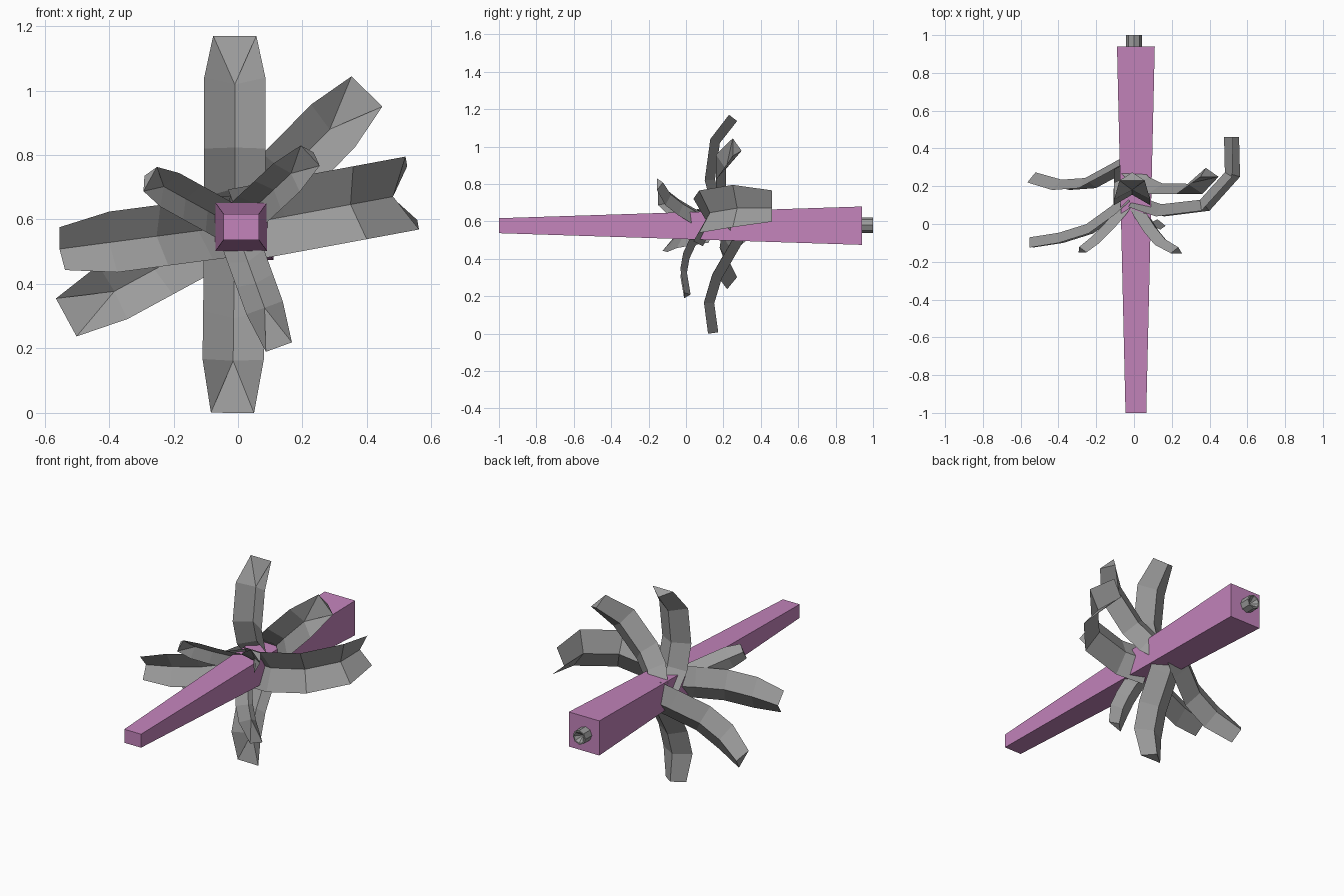
import bpy, bmesh, math
from mathutils import Vector, Matrix

cube = bpy.data.objects.get("Cube")
if cube:
    bpy.data.objects.remove(cube, do_unlink=True)


def finish(name, bm, material):
    mesh = bpy.data.meshes.new(name)
    bm.to_mesh(mesh)
    bm.free()
    obj = bpy.data.objects.new(name, mesh)
    bpy.context.collection.objects.link(obj)
    mesh.materials.append(material)
    return obj


def paint(name, color):
    mat = bpy.data.materials.new(name)
    mat.use_nodes = True
    mat.diffuse_color = color
    mat.node_tree.nodes["Principled BSDF"].inputs["Base Color"].default_value = color
    return mat


def leaf(name, angle, path, half, tip, depth, closed_tip):
    """Folded strip: path is (distance out, y), the fold sits behind its edges."""
    a = math.radians(angle)
    out = Vector((math.cos(a), 0, math.sin(a)))
    back = Vector((0, 1, 0))
    side = out.cross(back)
    points = [Vector(p) for p in path]
    last = len(points) - 1
    bm = bmesh.new()
    rows = []
    for i, p in enumerate(points):
        t = Vector((0, 0))
        if i > 0:
            t += (p - points[i - 1]).normalized()
        if i < last:
            t += (points[i + 1] - p).normalized()
        t.normalize()
        fold = p + Vector((-t.y, t.x)) * depth
        width = tip if i == last else half
        edge = HUB + out * p.x + back * p.y
        crease = HUB + out * fold.x + back * fold.y
        rows.append([bm.verts.new(v) for v in
                     (edge - side * width, crease, edge + side * width)])
    for r, s in zip(rows, rows[1:]):
        for k in range(2):
            bm.faces.new((r[k], r[k + 1], s[k + 1], s[k]))
    if closed_tip:
        # Flat triangle over the fold at the end, and the end cap
        bm.faces.new((rows[-2][1], rows[-1][0], rows[-1][2]))
        bm.faces.new(rows[-1])
    return finish(name, bm, GREY)


HUB = Vector((-0.01, 0, 0.58))
GREY = paint("leaf_grey", (0.33, 0.33, 0.33, 1))
PURPLE = paint("stem_purple", (0.55, 0.23, 0.50, 1))

# Tapered square stem lying along y
bm = bmesh.new()
bmesh.ops.create_cube(bm, size=1)
for v in bm.verts:
    front = v.co.y < 0
    w, h = (0.11, 0.08) if front else (0.20, 0.205)
    v.co = (0.01 + v.co.x * w, -1 if front else 0.94, 0.577 + v.co.z * h)
finish("stem", bm, PURPLE)

# Small nub with a sunken end on the back of the stem
bm = bmesh.new()
bmesh.ops.create_cone(bm, cap_ends=True, segments=8, radius1=0.042, radius2=0.042,
                      depth=0.06,
                      matrix=Matrix.Translation((0, 0.97, 0.58))
                      @ Matrix.Rotation(-math.pi / 2, 4, 'X'))
bm.normal_update()
end = max(bm.faces, key=lambda f: f.calc_center_median().y)
bmesh.ops.inset_region(bm, faces=[end], thickness=0.008)
bmesh.ops.poke(bm, faces=[end], offset=-0.04)
finish("stem_nub", bm, GREY)

# Large leaves
large = [
    ("top_leaf", 90, True, [(0, 0.22), (0.09, 0.14), (0.24, 0.10), (0.46, 0.13), (0.59, 0.23)]),
    ("upper_left_leaf", 45.5, True, [(0, 0.28), (0.1, 0.2), (0.22, 0.16), (0.435, 0.16), (0.585, 0.25)]),
    ("right_leaf", 187.5, False, [(0, 0.12), (0.08, 0.05), (0.22, -0.05), (0.38, -0.10), (0.54, -0.125)]),
    ("lower_right_leaf", 208.5, True, [(0, 0.32), (0.1, 0.27), (0.27, 0.19), (0.43, 0.18), (0.595, 0.22)]),
    ("bottom_leaf", 269.3, True, [(0, 0.29), (0.1, 0.235), (0.265, 0.14), (0.414, 0.096), (0.58, 0.118)]),
]
for name, angle, closed, path in large:
    leaf(name, angle, path, 0.095, 0.067, 0.055, closed)

# Wide leaf that curls right round to the back
leaf("left_curled_leaf", 10.5,
     [(0, 0.09), (0.15, 0.04), (0.395, 0.07), (0.56, 0.25), (0.56, 0.46)],
     0.115, 0.085, 0.065, False)

# Small leaves in front
small = [
    ("small_upper_right_leaf", 151, [(0, 0.14), (0.07, 0.05), (0.15, -0.03), (0.23, -0.10), (0.30, -0.15)]),
    ("small_upper_left_leaf", 43, [(0, 0.14), (0.07, 0.04), (0.14, -0.04), (0.22, -0.11), (0.32, -0.155)]),
    ("small_lower_left_leaf", 290, [(0, 0.11), (0.1, 0.02), (0.18, -0.015), (0.27, -0.03), (0.40, -0.01)]),
]
for name, angle, path in small:
    leaf(name, angle, path, 0.06, 0.043, 0.035, True)
